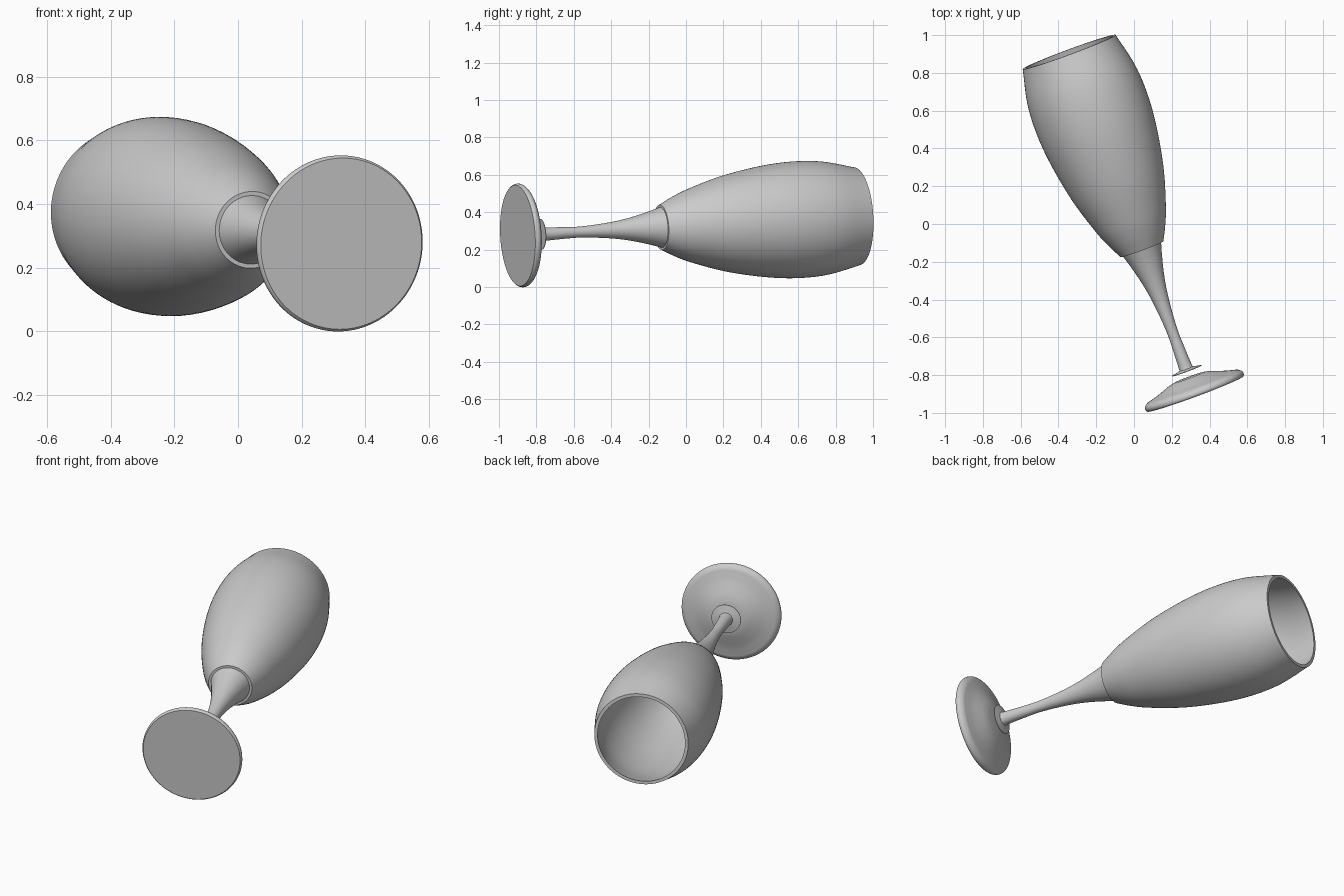
import bpy, bmesh, math
from mathutils import Vector

if "Cube" in bpy.data.objects:
    bpy.data.objects.remove(bpy.data.objects["Cube"])

BASE = Vector((0.325, -0.90, 0.275))   # centre of the foot's underside
RIM = Vector((-0.343, 0.91, 0.378))    # centre of the mouth
TILT = (RIM - BASE).to_track_quat('Z', 'Y')
SEGMENTS = 96


def smooth_curve(pts, steps=6):
    """Catmull-Rom curve through (radius, height) points."""
    p = [Vector(q) for q in pts]
    p = [2 * p[0] - p[1]] + p + [2 * p[-1] - p[-2]]
    out = []
    for i in range(1, len(p) - 2):
        a, b, c, d = p[i - 1:i + 3]
        for k in range(steps):
            t = k / steps
            out.append(0.5 * (2 * b + (c - a) * t + (2 * a - 5 * b + 4 * c - d) * t * t
                              + (3 * b - a - 3 * c + d) * t ** 3))
    return [tuple(q) for q in out] + [tuple(pts[-1])]


def lathe(name, profile):
    """Revolve a (radius, height) profile about the glass axis."""
    bm = bmesh.new()
    verts = [bm.verts.new((r, 0, h)) for r, h in profile]
    edges = [bm.edges.new(pair) for pair in zip(verts, verts[1:])]
    bmesh.ops.spin(bm, geom=verts + edges, cent=(0, 0, 0), axis=(0, 0, 1),
                   angle=2 * math.pi, steps=SEGMENTS, use_duplicate=False)
    bmesh.ops.remove_doubles(bm, verts=bm.verts, dist=0.0002)
    bmesh.ops.recalc_face_normals(bm, faces=bm.faces)
    mesh = bpy.data.meshes.new(name)
    bm.to_mesh(mesh)
    bm.free()
    ob = bpy.data.objects.new(name, mesh)
    bpy.context.collection.objects.link(ob)
    ob.location = BASE
    ob.rotation_mode = 'QUATERNION'
    ob.rotation_quaternion = TILT
    bpy.ops.object.select_all(action='DESELECT')
    ob.select_set(True)
    bpy.context.view_layer.objects.active = ob
    bpy.ops.object.shade_smooth_by_angle(angle=math.radians(35))
    return ob


# Foot: flat underside, rounded edge, low dome with a flat top
lathe("foot", [(0, 0)] + smooth_curve([
    (0.270, 0), (0.277, 0.010), (0.275, 0.026), (0.258, 0.041), (0.235, 0.048),
    (0.195, 0.059), (0.15, 0.075), (0.115, 0.087), (0.085, 0.094)]) + [(0, 0.094)])

# Stem: thin flange at the bottom, flaring out under the bowl
lathe("stem", [(0, 0.130), (0.082, 0.130), (0.082, 0.133), (0.038, 0.142)] + smooth_curve([
    (0.036, 0.150), (0.031, 0.27), (0.030, 0.37), (0.042, 0.52),
    (0.061, 0.64), (0.088, 0.75), (0.108, 0.818)]) + [(0, 0.818)])

# Bowl: outer wall, flat lip, inner wall
outer = [(0.121, 0.818), (0.162, 0.90), (0.200, 0.995), (0.257, 1.185),
         (0.297, 1.40), (0.312, 1.58), (0.303, 1.75), (0.262, 1.933)]
inner = [(r - 0.018, h) for r, h in reversed(outer[1:])] + [(0.09, 0.85), (0, 0.835)]
lathe("bowl", [(0, 0.818)] + smooth_curve(outer) + smooth_curve(inner))
